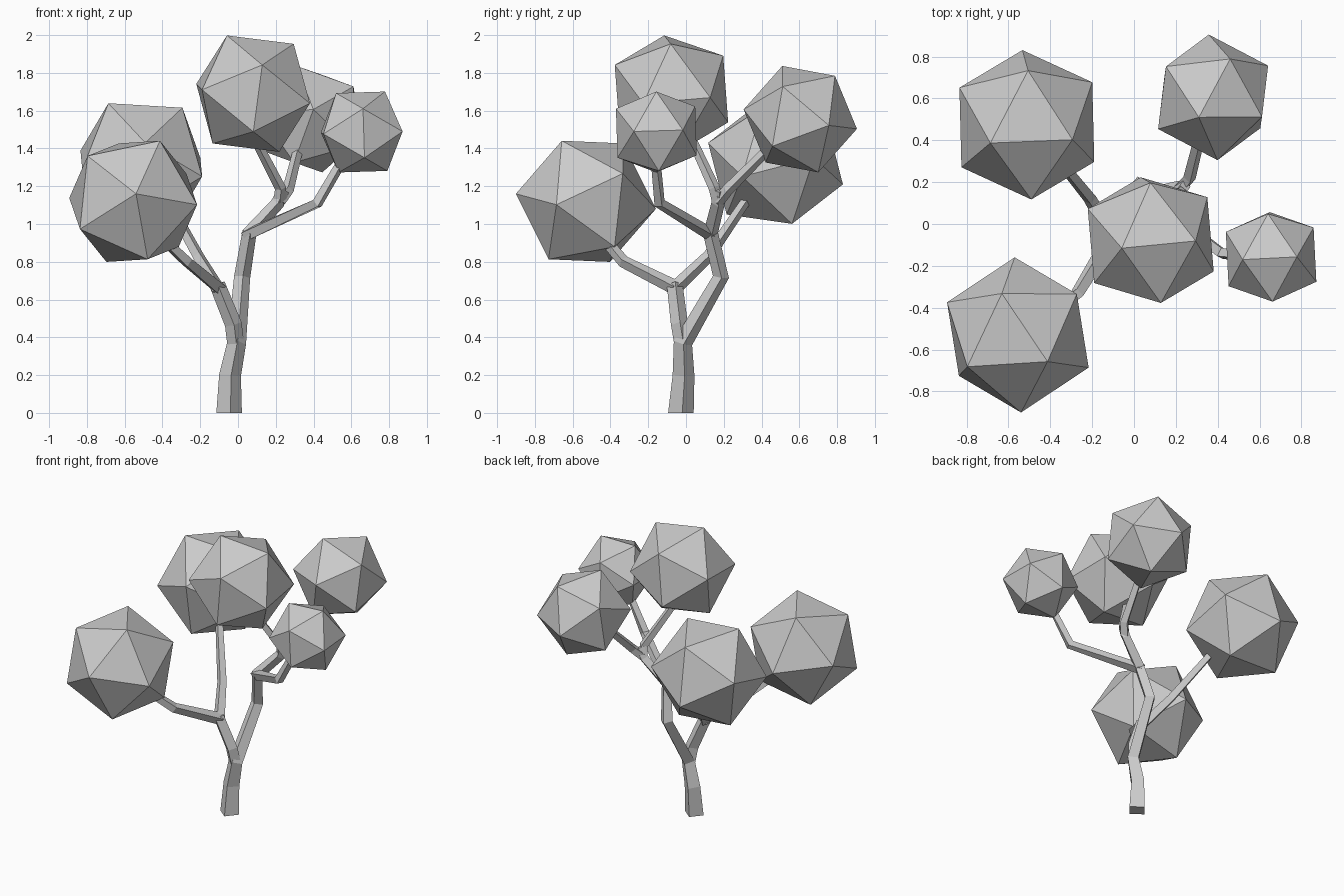
import bpy, bmesh, math
from mathutils import Vector, Matrix

if "Cube" in bpy.data.objects:
    bpy.data.objects.remove(bpy.data.objects["Cube"])


def finish(bm, name):
    bmesh.ops.recalc_face_normals(bm, faces=bm.faces)
    mesh = bpy.data.meshes.new(name)
    bm.to_mesh(mesh)
    bm.free()
    obj = bpy.data.objects.new(name, mesh)
    bpy.context.collection.objects.link(obj)
    return obj


def limb(name, path):
    """Four-sided tapering tube through (x, y, z, radius) points."""
    bm = bmesh.new()
    pts = [Vector(p[:3]) for p in path]
    ref = Vector((math.cos(0.1), math.sin(0.1), 0))
    rings = []
    for i, p in enumerate(pts):
        t = Vector()
        if i > 0:
            t += (p - pts[i - 1]).normalized()
        if i < len(pts) - 1:
            t += (pts[i + 1] - p).normalized()
        if p.z == 0:
            t = Vector((0, 0, 1))          # flat foot on the ground
        t.normalize()
        u = (ref - t * ref.dot(t)).normalized()
        v = t.cross(u)
        r = path[i][3]
        rings.append([bm.verts.new(p + d * r) for d in (u, v, -u, -v)])
    for a, b in zip(rings, rings[1:]):
        for k in range(4):
            n = (k + 1) % 4
            bm.faces.new((a[k], a[n], b[n], b[k]))
    bm.faces.new(rings[0])
    bm.faces.new(rings[-1])
    return finish(bm, name)


def frame(a, b):
    x = a.normalized()
    z = a.cross(b).normalized()
    return Matrix((x, z.cross(x), z)).transposed()


def foliage(name, centre, radius, tip_a, tip_b):
    """Icosahedron turned so two neighbouring corners point at the given tips."""
    bm = bmesh.new()
    bmesh.ops.create_icosphere(bm, subdivisions=1, radius=radius)
    bm.verts.ensure_lookup_table()
    v = bm.verts[0]
    w = v.link_edges[0].other_vert(v)
    c = Vector(centre)
    rot = frame(Vector(tip_a) - c, Vector(tip_b) - c) @ frame(v.co, w.co).transposed()
    bm.transform(Matrix.Translation(c) @ rot.to_4x4())
    return finish(bm, name)


# trunk and main right limb
limb("trunk", [(-.047, -.027, 0, .068), (-.042, -.013, .2, .058), (-.007, -.016, .37, .05),
               (.022, .185, .72, .043), (.06, .13, .95, .04), (.21, .17, 1.11, .036),
               (.24, .175, 1.18, .033)])
# left limb with its two branches
limb("left_limb", [(-.01, -.015, .35, .045), (-.025, -.035, .47, .045), (-.11, -.06, .68, .042)])
limb("front_left_branch", [(-.10, -.05, .66, .04), (-.27, -.33, .80, .033), (-.43, -.46, .95, .028)])
limb("back_left_branch", [(-.10, -.07, .65, .038), (-.21, .12, .83, .032), (-.38, .33, 1.14, .026)])
# branches of the right limb
limb("right_branch", [(.04, .14, .94, .036), (.42, -.14, 1.11, .031), (.55, -.16, 1.33, .026)])
limb("top_branch", [(.22, .17, 1.12, .033), (.225, .15, 1.19, .03), (.09, .03, 1.45, .025)])
limb("back_right_branch", [(.22, .17, 1.12, .033), (.265, .22, 1.18, .031), (.32, .44, 1.40, .026)])

# foliage clumps
foliage("front_left_foliage", (-.555, -.53, 1.12), .373, (-.416, -.655, 1.434), (-.804, -.68, 1.354))
foliage("back_left_foliage", (-.512, .474, 1.32), .374, (-.684, .388, 1.635), (-.282, .402, 1.62))
foliage("top_foliage", (.08, -.077, 1.69), .34, (-.057, -.115, 1.995), (.301, -.08, 1.947))
foliage("back_right_foliage", (.378, .605, 1.555), .305, (.31, .51, 1.836), (.606, .512, 1.73))
foliage("right_foliage", (.655, -.157, 1.487), .247, (.78, -.157, 1.704), (.52, -.17, 1.693))
